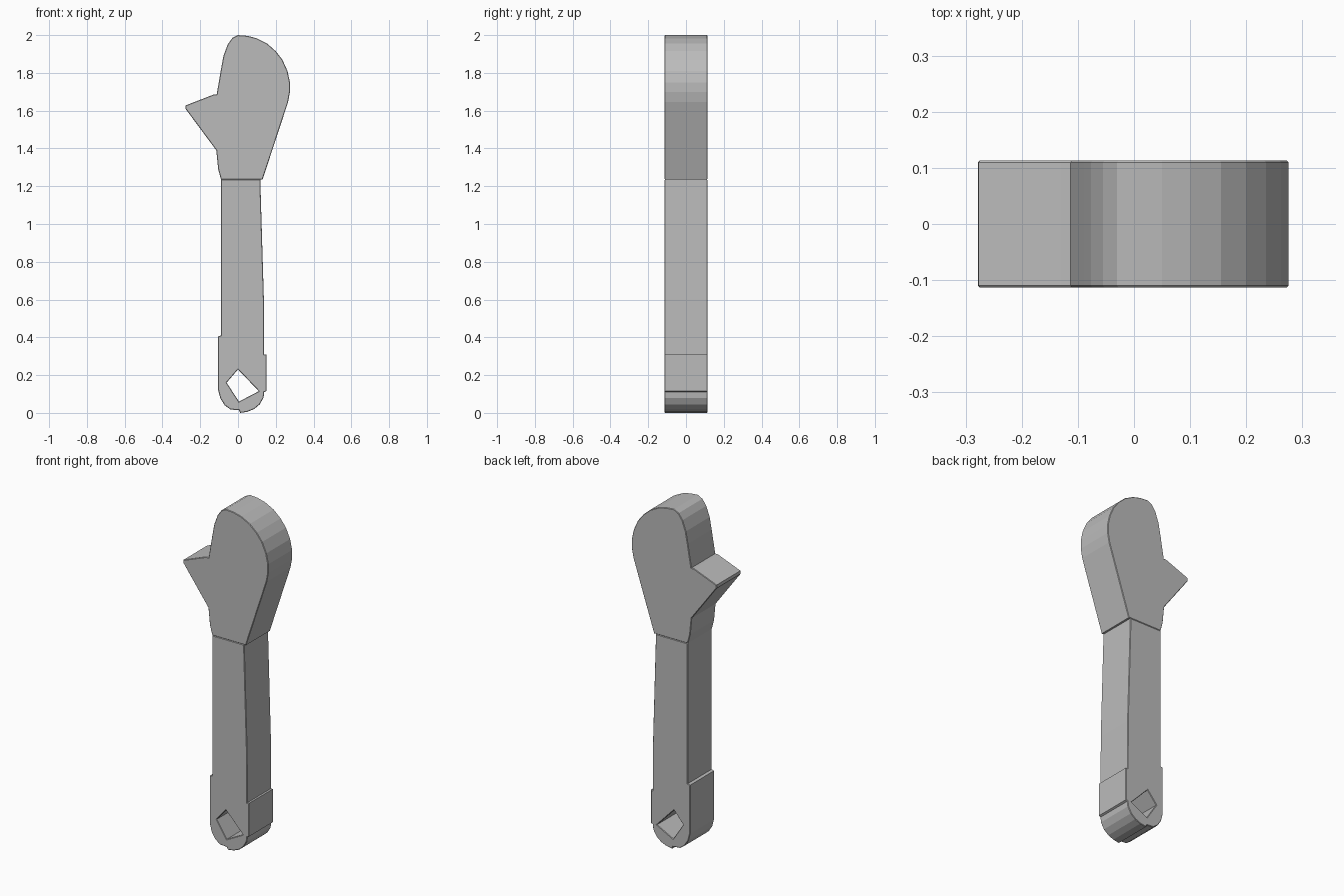
import bpy
import math

cube = bpy.data.objects.get("Cube")
if cube:
    bpy.data.objects.remove(cube, do_unlink=True)

HALF_DEPTH = 0.113
EDGE = 0.003

grey = bpy.data.materials.new("plain grey")
grey.use_nodes = True
colour = (0.5, 0.5, 0.5, 1)
grey.diffuse_color = colour
grey.node_tree.nodes["Principled BSDF"].inputs["Base Color"].default_value = colour


def slab(name, *outlines):
    """Extrude a front outline, with optional hole outlines, into a chamfered slab."""
    curve = bpy.data.curves.new(name + "_profile", "CURVE")
    curve.dimensions = "2D"
    curve.fill_mode = "BOTH"
    curve.extrude = HALF_DEPTH - EDGE
    curve.bevel_depth = EDGE
    curve.bevel_resolution = 0
    curve.offset = -EDGE
    for outline in outlines:
        spline = curve.splines.new("POLY")
        spline.points.add(len(outline) - 1)
        for point, (x, z) in zip(spline.points, outline):
            point.co = (x, z, 0, 1)
        spline.use_cyclic_u = True
        spline.use_smooth = False
    curve.materials.append(grey)
    obj = bpy.data.objects.new(name, curve)
    obj.rotation_euler.x = math.pi / 2
    bpy.context.collection.objects.link(obj)
    bpy.ops.object.select_all(action="DESELECT")
    obj.select_set(True)
    bpy.context.view_layer.objects.active = obj
    bpy.ops.object.convert(target="MESH")
    bpy.ops.object.transform_apply(rotation=True)


# Rounded head with the pointed side spur
head = [
    (0.13, 1.235), (0.265, 1.645), (0.275, 1.70), (0.275, 1.75), (0.262, 1.81),
    (0.235, 1.87), (0.20, 1.915), (0.155, 1.955), (0.10, 1.983), (0.05, 1.996),
    (0, 2), (-0.03, 1.985), (-0.055, 1.95), (-0.077, 1.89), (-0.09, 1.82),
    (-0.113, 1.685), (-0.13, 1.685), (-0.277, 1.628), (-0.278, 1.61),
    (-0.115, 1.39), (-0.105, 1.29), (-0.09, 1.235),
]
slab("head", head)

# Tapered handle with stepped side pads and a rounded, notched foot
handle = [
    (-0.09, 1.235), (-0.09, 0.41), (-0.105, 0.405), (-0.105, 0.12),
    (-0.093, 0.075), (-0.07, 0.04), (-0.04, 0.018), (0.005, 0.014),
    (0.012, 0), (0.05, 0.006), (0.085, 0.02), (0.115, 0.045), (0.135, 0.08),
    (0.139, 0.11), (0.15, 0.115), (0.15, 0.31), (0.138, 0.31),
    (0.137, 0.6), (0.128, 0.9), (0.118, 1.235),
]
hole = [(0, 0.23), (0.11, 0.115), (0.005, 0.06), (-0.06, 0.16)]
slab("handle", handle[::-1], hole)
